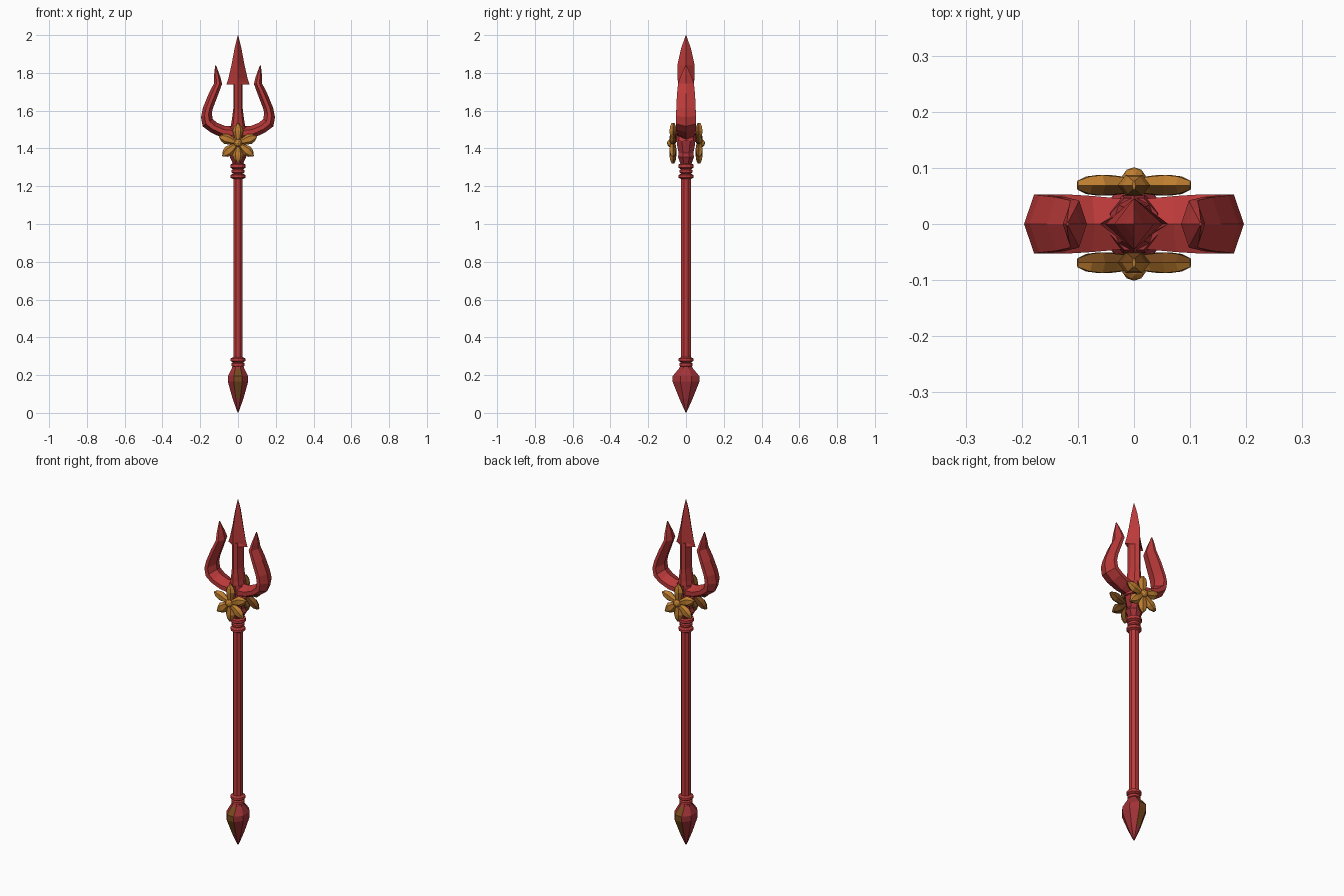
import bpy, bmesh, math
from mathutils import Matrix, Vector

if "Cube" in bpy.data.objects:
    bpy.data.objects.remove(bpy.data.objects["Cube"])

def material(name, rgb):
    m = bpy.data.materials.new(name)
    m.diffuse_color = (*rgb, 1)
    m.use_nodes = True
    m.node_tree.nodes["Principled BSDF"].inputs["Base Color"].default_value = m.diffuse_color
    return m

RED = material("crimson red", (0.50, 0.042, 0.042))
DEEP = material("deep red", (0.36, 0.032, 0.038))
GOLD = material("antique gold", (0.52, 0.21, 0.03))
BROWN = material("dark bronze", (0.18, 0.065, 0.012))

def finish(bm, name, mat, smooth=False):
    bmesh.ops.recalc_face_normals(bm, faces=bm.faces)
    me = bpy.data.meshes.new(name)
    bm.to_mesh(me)
    bm.free()
    ob = bpy.data.objects.new(name, me)
    bpy.context.collection.objects.link(ob)
    me.materials.append(mat)
    for p in me.polygons:
        p.use_smooth = smooth
    return ob

def loft(name, rings, mat, smooth=False, matrix=None):
    """Skin a list of equal-length point rings and cap both ends."""
    bm = bmesh.new()
    vs = [[bm.verts.new(p) for p in r] for r in rings]
    n = len(vs[0])
    for a, b in zip(vs, vs[1:]):
        for i in range(n):
            j = (i + 1) % n
            bm.faces.new((a[i], a[j], b[j], b[i]))
    bm.faces.new(vs[0])
    bm.faces.new(vs[-1])
    if matrix:
        bmesh.ops.transform(bm, matrix=matrix, verts=bm.verts)
    return finish(bm, name, mat, smooth)

def column(name, stations, sides, mat, turn=0.0, **kw):
    """Stations are (z, half width x, half depth y)."""
    angles = [math.tau * i / sides + turn for i in range(sides)]
    return loft(name, [[(hx * math.cos(a), hy * math.sin(a), z) for a in angles]
                       for z, hx, hy in stations], mat, **kw)

def recolour(ob, mat, rule):
    """Give a second colour to the faces that meet the rule."""
    ob.data.materials.append(mat)
    for p in ob.data.polygons:
        if rule(p):
            p.material_index = 1

def ring_band(name, z, h, r, inner=0.026):
    column(name, [(z - h, inner, inner), (z - h * .5, r, r), (z + h * .5, r, r),
                  (z + h, inner, inner)], 12, RED)

# Shaft and collar rings
column("shaft", [(0.24, .027, .028), (1.34, .027, .028)], 8, RED, turn=math.pi / 8)
for i, (z, h, r) in enumerate([(.255, .013, .035), (.281, .014, .039),
                               (1.252, .014, .039), (1.279, .012, .034), (1.306, .016, .041)]):
    ring_band("collar_ring_%d" % i, z, h, r)

# Pommel with dark bronze front and back facets
pommel = column("pommel", [(.003, .003, .003), (.075, .031, .038), (.165, .058, .077),
                           (.195, .057, .076), (.235, .036, .04), (.25, .031, .031)],
                8, DEEP, turn=math.pi / 8)
recolour(pommel, BROWN, lambda p: abs(p.center.x) < .003 and .08 < p.center.z < .22
         and abs(p.center.y) > .02)

# Head socket with flared lower leaves
column("head_socket", [(1.315, .027, .03), (1.355, .047, .046), (1.375, .034, .042),
                       (1.42, .042, .052), (1.48, .052, .056), (1.515, .045, .05)],
       8, DEEP, turn=math.pi / 8)

# Centre prong and barbed spearhead
column("centre_prong", [(1.44, .055, .055), (1.50, .042, .05), (1.54, .034, .046),
                        (1.61, .025, .042), (1.76, .025, .042)], 8, RED)
column("spearhead", [(1.765, .024, .04), (1.738, .061, .038), (1.77, .051, .046),
                     (1.84, .035, .046), (1.93, .018, .026), (2.0, .001, .001)], 4, RED)

# Curved side prongs: outer edge, inner edge, half depth
PRONG = [((.02, 1.44), (.02, 1.52), .045), ((.085, 1.457), (.07, 1.52), .05),
         ((.145, 1.485), (.113, 1.537), .053), ((.187, 1.517), (.134, 1.557), .053),
         ((.196, 1.565), (.139, 1.587), .053), ((.186, 1.615), (.132, 1.615), .051),
         ((.155, 1.69), (.107, 1.68), .048), ((.127, 1.745), (.084, 1.742), .042),
         ((.127, 1.785), (.094, 1.78), .028), ((.121, 1.84), (.116, 1.84), .003)]
for s, side in ((-1, "left"), (1, "right")):
    rings = []
    for o, i, d in PRONG:
        o, i = Vector((s * o[0], 0, o[1])), Vector((s * i[0], 0, i[1]))
        dy = Vector((0, d, 0))
        a, b = o.lerp(i, .32), o.lerp(i, .68)
        rings.append([o, a + dy, b + dy, i, b - dy, a - dy])
    loft("side_prong_" + side, rings, RED)

# Gold flowers on the front and back, dark bronze behind the petals
PETAL = [(.006, .012, .014), (.035, .02, .018), (.065, .029, .021), (.087, .021, .018),
         (.107, .003, .009)]
for s, side in ((-1, "front"), (1, "back")):
    centre = Matrix.Translation((0, s * .069, 1.428))
    for k, deg in enumerate((90, 20, -40, -90, -140, 160)):
        turn = Matrix.Rotation(math.radians(90 - deg), 4, 'Y')
        petal = column("petal_%s_%d" % (side, k), PETAL, 6, GOLD, matrix=centre @ turn)
        recolour(petal, BROWN, lambda p: p.normal.y * s < -.2)
    # Flower bud
    bm = bmesh.new()
    bmesh.ops.create_icosphere(bm, subdivisions=2, radius=.022,
                               matrix=Matrix.Translation((0, s * .079, 1.428)))
    finish(bm, "flower_bud_" + side, GOLD)
